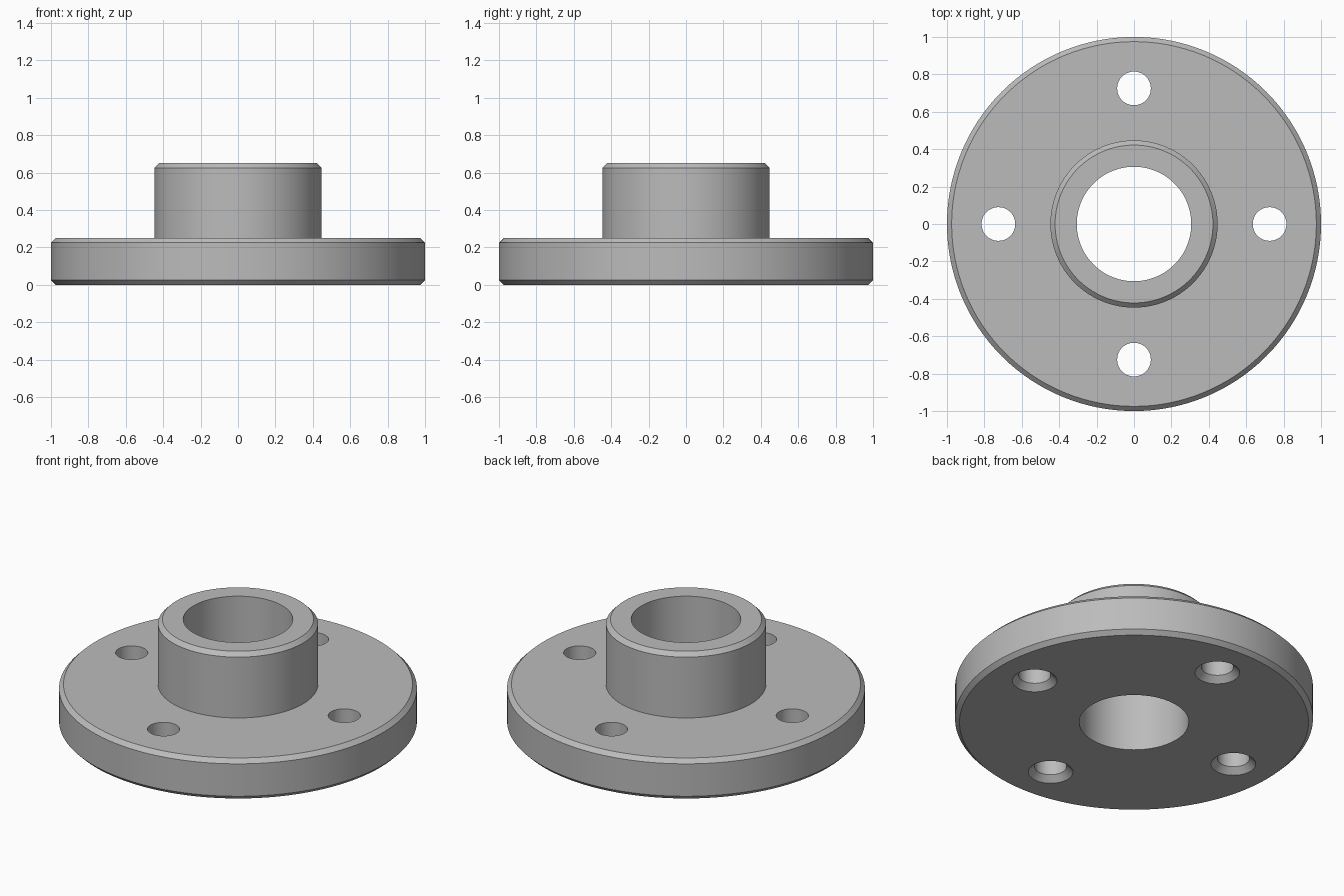
import bpy, bmesh, math
from mathutils import Matrix

# Remove the default cube
cube = bpy.data.objects.get("Cube")
if cube:
    bpy.data.objects.remove(cube, do_unlink=True)

# Single grey metal
steel = bpy.data.materials.new("grey steel")
steel.use_nodes = True
color = (0.5, 0.5, 0.5, 1)
steel.diffuse_color = color
steel.node_tree.nodes["Principled BSDF"].inputs["Base Color"].default_value = color


def lathe(bm, profile, steps, offset=(0, 0, 0)):
    """Revolve a closed (radius, height) profile around z."""
    verts = [bm.verts.new((r, 0, z)) for r, z in profile]
    edges = [bm.edges.new((v, verts[(i + 1) % len(verts)]))
             for i, v in enumerate(verts) if v.co.x or verts[(i + 1) % len(verts)].co.x]
    before = set(bm.verts) - set(verts)
    bmesh.ops.spin(bm, geom=verts + edges, axis=(0, 0, 1), cent=(0, 0, 0),
                   angle=math.tau, steps=steps)
    new = [v for v in bm.verts if v not in before]
    bmesh.ops.remove_doubles(bm, verts=new, dist=0.0001)
    new = [v for v in bm.verts if v not in before]
    bmesh.ops.translate(bm, verts=new, vec=offset)


def make_object(name, bm):
    bmesh.ops.recalc_face_normals(bm, faces=bm.faces)
    mesh = bpy.data.meshes.new(name)
    bm.to_mesh(mesh)
    bm.free()
    mesh.materials.append(steel)
    obj = bpy.data.objects.new(name, mesh)
    bpy.context.collection.objects.link(obj)
    return obj


# Flange disc and hub with a through bore, turned as one solid
BORE, HUB, RIM = 0.306, 0.447, 1.0
DECK, TOP, BEVEL = 0.25, 0.65, 0.025
bm = bmesh.new()
lathe(bm, [(BORE, 0), (RIM - BEVEL, 0), (RIM, BEVEL), (RIM, DECK - BEVEL),
           (RIM - BEVEL, DECK), (HUB, DECK), (HUB, TOP - BEVEL),
           (HUB - BEVEL, TOP), (BORE, TOP)], 128)
flange = make_object("hub_flange", bm)

# Four bolt holes, countersunk on the underside
HOLE, SINK, CIRCLE, OVER = 0.09, 0.125, 0.725, 0.05
bm = bmesh.new()
for i in range(4):
    spot = Matrix.Rotation(i * math.pi / 2, 3, "Z") @ Matrix.Identity(3).col[0] * CIRCLE
    lathe(bm, [(0, -OVER), (SINK + OVER, -OVER), (HOLE, SINK - HOLE),
               (HOLE, DECK + OVER), (0, DECK + OVER)], 48, spot)
cutter = make_object("bolt_hole_cutter", bm)
cutter.hide_render = True

cut = flange.modifiers.new("bolt holes", "BOOLEAN")
cut.operation = "DIFFERENCE"
cut.solver = "EXACT"
cut.object = cutter

# Apply the cut, drop the helper and smooth the round walls
bpy.ops.object.select_all(action="DESELECT")
flange.select_set(True)
bpy.context.view_layer.objects.active = flange
bpy.ops.object.modifier_apply(modifier=cut.name)
bpy.data.objects.remove(cutter, do_unlink=True)
bpy.ops.object.shade_smooth_by_angle(angle=math.radians(30))
